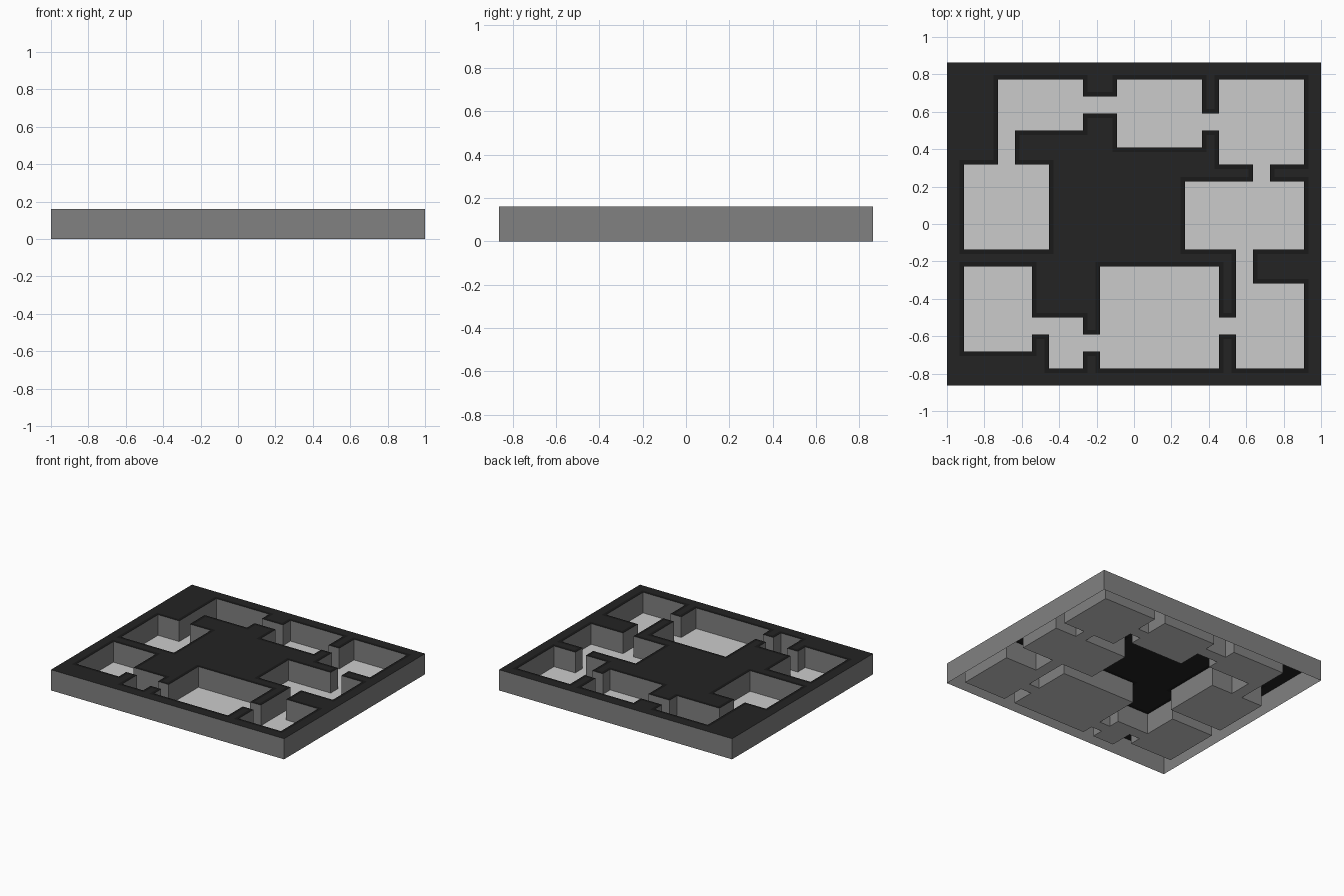
import bpy, bmesh, math

if "Cube" in bpy.data.objects:
    bpy.data.objects.remove(bpy.data.objects["Cube"])

C = 1 / 11          # size of one map cell
H = 0.16            # slab height
R = 0.023           # width of the rim line beside each room
NX, NY = 20, 17     # interior cells (one more cell of border all round)

# rooms and passages as cell rectangles (x0, y0, x1, y1)
ROOMS = [(0, 1, 4, 6), (5, 0, 7, 3), (8, 0, 15, 6), (16, 0, 20, 5),
         (13, 7, 20, 11), (15, 12, 20, 17), (9, 13, 14, 17),
         (2, 14, 7, 17), (0, 7, 5, 12)]
PASSAGES = [(4, 2, 5, 3), (7, 1, 8, 2), (15, 2, 16, 3), (16, 5, 17, 7),
            (17, 11, 18, 12), (14, 14, 15, 15), (7, 15, 9, 16), (2, 12, 3, 14)]
open_cells = {(i, j) for a, b, c, d in ROOMS + PASSAGES
              for i in range(a, c) for j in range(b, d)}


def material(name, v):
    m = bpy.data.materials.new(name)
    m.diffuse_color = (v, v, v, 1)
    m.use_nodes = True
    m.node_tree.nodes["Principled BSDF"].inputs["Base Color"].default_value = m.diffuse_color
    return m


floor_mat = material("light_grey_floor", 0.60)
wall_mat = material("mid_grey_wall", 0.22)
top_mat = material("near_black_top", 0.017)
rim_mat = material("black_rim", 0.010)


def px(i):
    return (i - NX / 2) * C


def py(j):
    return (j - NY / 2) * C


def face(bm, pts, mi=0):
    f = bm.faces.new([bm.verts.new(p) for p in pts])
    f.material_index = mi


def finish(bm, name, mats):
    bmesh.ops.remove_doubles(bm, verts=bm.verts, dist=1e-4)
    bmesh.ops.dissolve_limit(bm, angle_limit=math.radians(1), verts=bm.verts,
                             edges=bm.edges, delimit={'MATERIAL'})
    me = bpy.data.meshes.new(name)
    bm.to_mesh(me)
    bm.free()
    for m in mats:
        me.materials.append(m)
    bpy.context.collection.objects.link(bpy.data.objects.new(name, me))


def flat(bm, x0, x1, y0, y1, z, mi=0):
    face(bm, [(x0, y0, z), (x1, y0, z), (x1, y1, z), (x0, y1, z)], mi)


def upright(bm, a, b):
    face(bm, [(*a, 0), (*b, 0), (*b, H), (*a, H)])


# room floors
bm = bmesh.new()
for i, j in open_cells:
    flat(bm, px(i), px(i + 1), py(j), py(j + 1), 0)
finish(bm, "room_floor", [floor_mat])

# room walls: wherever an open cell meets a filled one, facing into the room
bm = bmesh.new()
for i, j in open_cells:
    x0, x1, y0, y1 = px(i), px(i + 1), py(j), py(j + 1)
    for n, a, b in (((i - 1, j), (x0, y0), (x0, y1)), ((i, j + 1), (x0, y1), (x1, y1)),
                    ((i + 1, j), (x1, y1), (x1, y0)), ((i, j - 1), (x1, y0), (x0, y0))):
        if n not in open_cells:
            upright(bm, a, b)
finish(bm, "room_walls", [wall_mat])

# outer walls, open underneath
bm = bmesh.new()
X, Y = px(NX + 1), py(NY + 1)
ring = [(-X, -Y), (X, -Y), (X, Y), (-X, Y)]
for k in range(4):
    upright(bm, ring[k], ring[(k + 1) % 4])
finish(bm, "outer_walls", [wall_mat])

# top plate: filled cells, split 3 x 3 so strips beside rooms become the rim
bm = bmesh.new()
cuts = (0, R, C - R, C)
for i in range(-1, NX + 1):
    for j in range(-1, NY + 1):
        if (i, j) in open_cells:
            continue
        for s in range(3):
            for t in range(3):
                near = {(i + s - 1, j), (i, j + t - 1), (i + s - 1, j + t - 1)}
                flat(bm, px(i) + cuts[s], px(i) + cuts[s + 1],
                     py(j) + cuts[t], py(j) + cuts[t + 1], H,
                     1 if near & open_cells else 0)
finish(bm, "top_plate", [top_mat, rim_mat])
